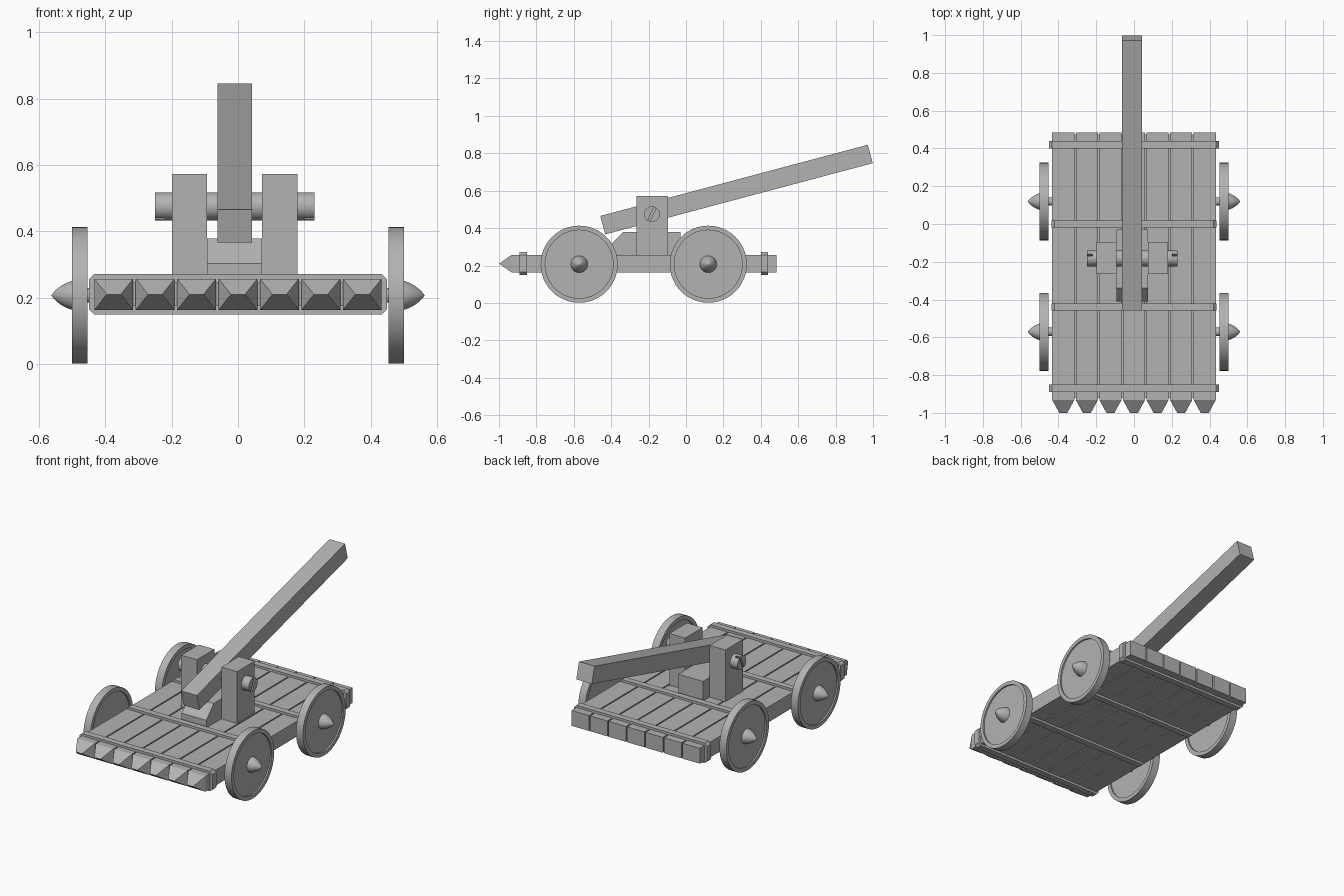
import bpy, bmesh
from math import pi, sin, cos, radians
from mathutils import Vector, Matrix

old = bpy.data.objects.get("Cube")
if old:
    bpy.data.objects.remove(old, do_unlink=True)

GREY = (0.45, 0.45, 0.45, 1)
mat = bpy.data.materials.new("plain grey")
mat.use_nodes = True
mat.diffuse_color = GREY
mat.node_tree.nodes["Principled BSDF"].inputs["Base Color"].default_value = GREY


def finish(name, bm, loc=(0, 0, 0), smooth=False):
    bmesh.ops.recalc_face_normals(bm, faces=bm.faces)
    me = bpy.data.meshes.new(name)
    bm.to_mesh(me)
    bm.free()
    me.materials.append(mat)
    ob = bpy.data.objects.new(name, me)
    ob.location = loc
    bpy.context.collection.objects.link(ob)
    if smooth:
        bpy.ops.object.select_all(action='DESELECT')
        ob.select_set(True)
        bpy.context.view_layer.objects.active = ob
        bpy.ops.object.shade_smooth_by_angle(angle=radians(35))
    return ob


def box(name, x, y, z):
    """Box between the given (low, high) pairs."""
    bm = bmesh.new()
    bmesh.ops.create_cube(bm, size=1)
    for v in bm.verts:
        v.co = [lo + (c + 0.5) * (hi - lo) for c, (lo, hi) in zip(v.co, (x, y, z))]
    return finish(name, bm)


def prism(name, pts, to3d, depth):
    """Flat profile mapped into space and pushed along depth."""
    bm = bmesh.new()
    face = bm.faces.new([bm.verts.new(to3d(a, b)) for a, b in pts])
    new = bmesh.ops.extrude_face_region(bm, geom=[face])["geom"]
    bmesh.ops.translate(bm, vec=depth, verts=[v for v in new if isinstance(v, bmesh.types.BMVert)])
    return finish(name, bm)


def lathe(name, profile, side, loc, steps=48):
    """Turn an (x, radius) profile around the x axis."""
    bm = bmesh.new()
    vs = [bm.verts.new((side * x, 0, r)) for x, r in profile]
    es = [bm.edges.new(p) for p in zip(vs, vs[1:])]
    bmesh.ops.spin(bm, geom=vs + es, cent=(0, 0, 0), axis=(1, 0, 0),
                   angle=2 * pi, steps=steps, use_duplicate=False)
    bmesh.ops.remove_doubles(bm, verts=bm.verts, dist=1e-4)
    return finish(name, bm, loc, True)


# Deck: seven planks with wedge points, over a slightly inset core
Z0, Z1, FRONT, BACK = 0.163, 0.257, -0.932, 0.485
for i in range(7):
    cx = (i - 3) * 0.1248
    bm = bmesh.new()
    bmesh.ops.create_cube(bm, size=1)
    for v in bm.verts:
        v.co = (cx + v.co.x * 0.117, BACK if v.co.y > 0 else FRONT, Z1 if v.co.z > 0 else Z0)
    bm.normal_update()
    end = min(bm.faces, key=lambda f: f.calc_center_median().y)
    tip = bmesh.ops.extrude_discrete_faces(bm, faces=[end])["faces"][0]
    for v in tip.verts:
        v.co = (cx + (v.co.x - cx) * 0.36, -1, 0.21)
    bmesh.ops.remove_doubles(bm, verts=bm.verts, dist=1e-4)
    finish("deck_plank_%d" % (i + 1), bm)
box("deck_core", (-0.42, 0.42), (-0.922, 0.475), (Z0 + 0.012, Z1 - 0.012))

# Chamfered cross battens wrapped round the deck
for i, (y, w) in enumerate(((-0.87, 0.449), (-0.44, 0.436), (0.0, 0.436), (0.42, 0.449))):
    lo, hi, c = 0.149, 0.271, 0.016
    outline = [(-w, lo + c), (c - w, lo), (w - c, lo), (w, lo + c),
               (w, hi - c), (w - c, hi), (c - w, hi), (-w, hi - c)]
    prism("batten_%d" % (i + 1), outline, lambda a, b: (a, y - 0.019, b), (0, 0.038, 0))

# Wheels with recessed faces, pointed hubs and axles
wheel = [(0.462, 0), (0.462, 0.182), (0.453, 0.182), (0.453, 0.206),
         (0.5, 0.206), (0.5, 0.182), (0.491, 0.182), (0.491, 0)]
hub = [(0.488, 0), (0.488, 0.046), (0.502, 0.043), (0.518, 0.037), (0.534, 0.028),
       (0.549, 0.016), (0.558, 0.006), (0.562, 0)]
for y, place in ((-0.571, "front"), (0.119, "rear")):
    loc = (0, y, 0.207)
    for side, hand in ((1, "left"), (-1, "right")):
        lathe("%s_%s_wheel" % (place, hand), wheel, side, loc)
        lathe("%s_%s_hub" % (place, hand), hub, side, loc, 32)
    lathe(place + "_axle", [(-0.47, 0), (-0.47, 0.022), (0.47, 0.022), (0.47, 0)], 1, loc, 24)

# Central mount: sloped base block and two uprights
MID = -0.01
prism("base_block", [(-0.41, 0.25), (-0.41, 0.303), (-0.338, 0.378), (-0.03, 0.378), (-0.03, 0.25)],
      lambda a, b: (MID - 0.083, a, b), (0.166, 0, 0))
for side, hand in ((1, "left"), (-1, "right")):
    box(hand + "_upright", sorted((MID + side * 0.083, MID + side * 0.189)),
        (-0.265, -0.096), (0.25, 0.573))

# Pivot pin, its two ends split by a tilted slot
PIN = (MID, -0.182, 0.475)
lathe("pivot_pin", [(-0.21, 0), (-0.21, 0.042), (0.21, 0.042), (0.21, 0)], 1, PIN, 32)
slot_normal = Vector((0, sin(radians(65)), -cos(radians(65))))
for side, hand in ((1, "left"), (-1, "right")):
    for half in (1, -1):
        bm = bmesh.new()
        bmesh.ops.create_cone(bm, cap_ends=True, segments=32, radius1=0.042, radius2=0.042, depth=0.032,
                              matrix=Matrix.Translation((side * 0.224, 0, 0)) @ Matrix.Rotation(pi / 2, 4, 'Y'))
        n = slot_normal * half
        bmesh.ops.bisect_plane(bm, geom=bm.verts[:] + bm.edges[:] + bm.faces[:],
                               plane_co=n * 0.006, plane_no=n, clear_inner=True)
        bmesh.ops.holes_fill(bm, edges=[e for e in bm.edges if e.is_boundary])
        finish("%s_pin_end_%s" % (hand, "rear" if half > 0 else "front"), bm, PIN, True)

# Long tilted throwing arm
arm = box("throwing_arm", (-0.0525, 0.0525), (-0.74, 0.74), (-0.051, 0.051))
arm.location = (MID, 0.27, 0.606)
arm.rotation_euler.x = radians(14.9)
